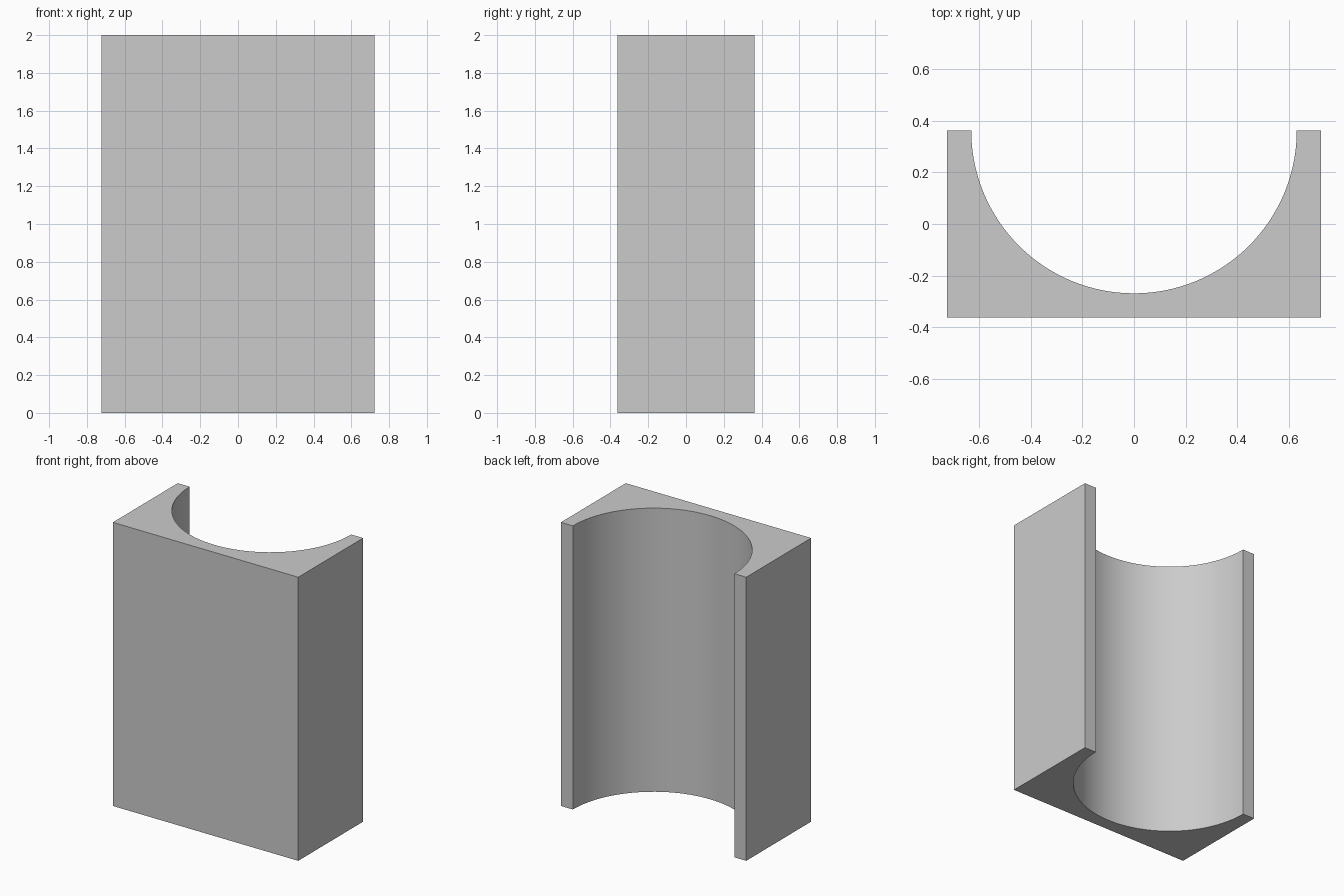
import bpy
import bmesh
from math import cos, sin, pi, radians

HALF_WIDTH, HALF_DEPTH, HEIGHT = 0.723, 0.3615, 2.0
RADIUS, SEGMENTS = 0.63, 64

cube = bpy.data.objects.get("Cube")
if cube:
    bpy.data.objects.remove(cube, do_unlink=True)

# Plain grey material
grey = bpy.data.materials.new("light_grey")
grey.use_nodes = True
colour = (0.6, 0.6, 0.6, 1.0)
grey.diffuse_color = colour
grey.node_tree.nodes["Principled BSDF"].inputs["Base Color"].default_value = colour

# Outline: rectangle with a half-round channel cut into the back
outline = [(-HALF_WIDTH, HALF_DEPTH), (-HALF_WIDTH, -HALF_DEPTH),
           (HALF_WIDTH, -HALF_DEPTH), (HALF_WIDTH, HALF_DEPTH)]
for i in range(SEGMENTS + 1):
    angle = pi * i / SEGMENTS
    outline.append((RADIUS * cos(angle), HALF_DEPTH - RADIUS * sin(angle)))

# Extrude the outline to full height
bm = bmesh.new()
base = bm.faces.new([bm.verts.new((x, y, 0)) for x, y in outline])
top = bmesh.ops.extrude_face_region(bm, geom=[base], use_keep_orig=True)
bmesh.ops.translate(bm, vec=(0, 0, HEIGHT),
                    verts=[g for g in top["geom"] if isinstance(g, bmesh.types.BMVert)])
bmesh.ops.recalc_face_normals(bm, faces=bm.faces)
mesh = bpy.data.meshes.new("channel_block")
bm.to_mesh(mesh)
bm.free()
mesh.materials.append(grey)

block = bpy.data.objects.new("channel_block", mesh)
bpy.context.collection.objects.link(block)

# Smooth channel wall, crisp block edges
bpy.ops.object.select_all(action="DESELECT")
block.select_set(True)
bpy.context.view_layer.objects.active = block
bpy.ops.object.shade_smooth_by_angle(angle=radians(30))
